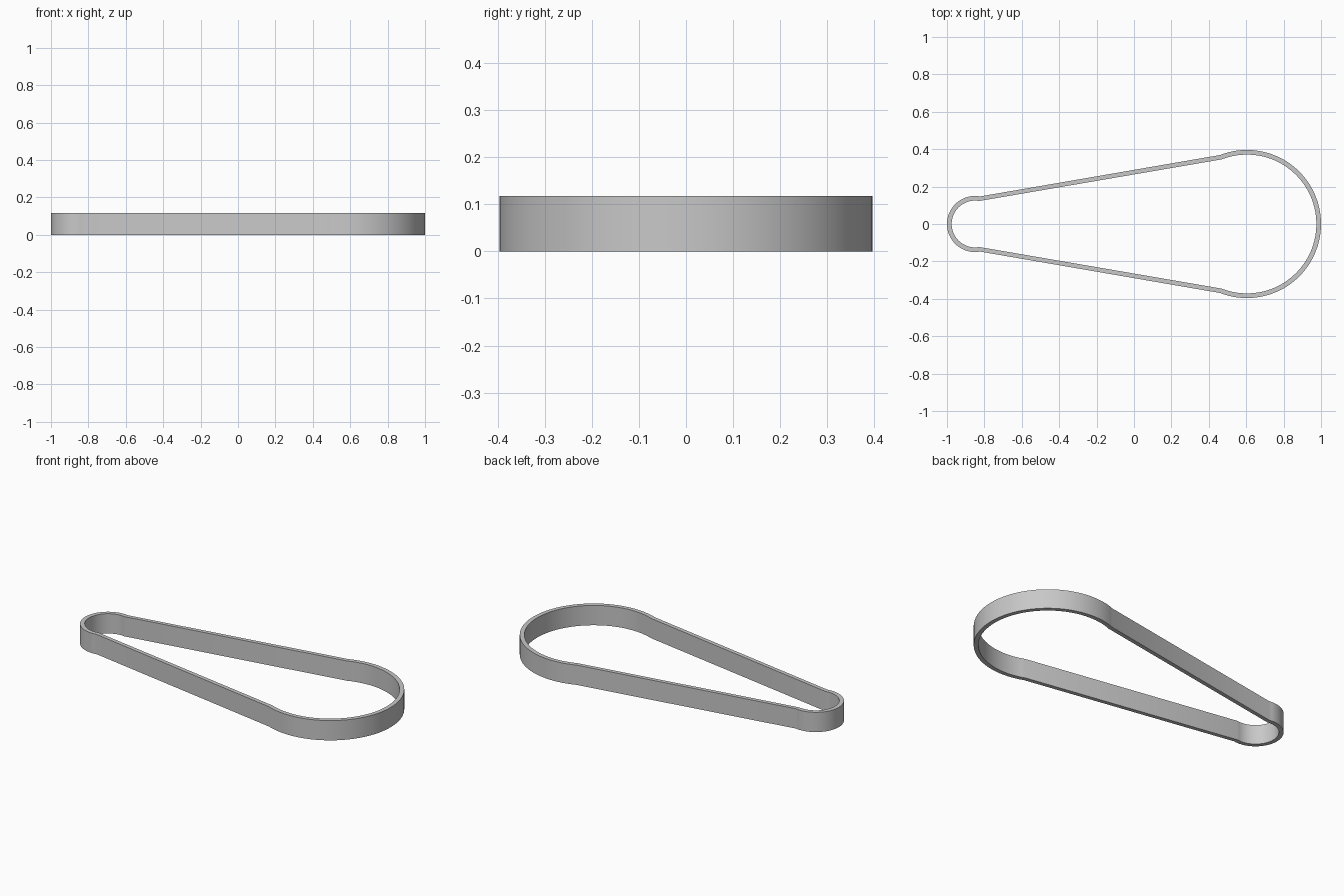
import bpy
import bmesh
from math import radians, sin, cos

cube = bpy.data.objects.get("Cube")
if cube:
    bpy.data.objects.remove(cube, do_unlink=True)

HEIGHT = 0.117
THICKNESS = 0.025


def arc(cx, radius, start, end, steps):
    """Points on a circle centred on the x axis, angles in degrees."""
    angles = [radians(start + (end - start) * i / steps) for i in range(steps + 1)]
    return [(cx + radius * cos(a), radius * sin(a)) for a in angles]


def outline(inset):
    """Large pulley arc, then small pulley arc, joined by straight runs."""
    return (arc(0.604, 0.396 - inset, -111.4, 111.4, 64)
            + arc(-0.85, 0.15 - inset, 79.6, 280.4, 40))


# Rubber colour
rubber = bpy.data.materials.new("grey_rubber")
rubber.use_nodes = True
grey = (0.58, 0.58, 0.58, 1)
rubber.diffuse_color = grey
rubber.node_tree.nodes["Principled BSDF"].inputs["Base Color"].default_value = grey

# Belt loop: flat ring between the two outlines, extruded upwards
bm = bmesh.new()
outer = [bm.verts.new((x, y, 0)) for x, y in outline(0)]
inner = [bm.verts.new((x, y, 0)) for x, y in outline(THICKNESS)]
n = len(outer)
ring = [bm.faces.new((outer[i], outer[(i + 1) % n], inner[(i + 1) % n], inner[i]))
        for i in range(n)]
top = bmesh.ops.extrude_face_region(bm, geom=ring, use_keep_orig=True)["geom"]
bmesh.ops.translate(bm, vec=(0, 0, HEIGHT),
                    verts=[v for v in top if isinstance(v, bmesh.types.BMVert)])
bmesh.ops.recalc_face_normals(bm, faces=bm.faces)

mesh = bpy.data.meshes.new("drive_belt")
bm.to_mesh(mesh)
bm.free()
mesh.materials.append(rubber)
belt = bpy.data.objects.new("drive_belt", mesh)
bpy.context.collection.objects.link(belt)

# Smooth curved walls, crisp rims
bpy.ops.object.select_all(action='DESELECT')
belt.select_set(True)
bpy.context.view_layer.objects.active = belt
bpy.ops.object.shade_smooth_by_angle(angle=radians(30))
